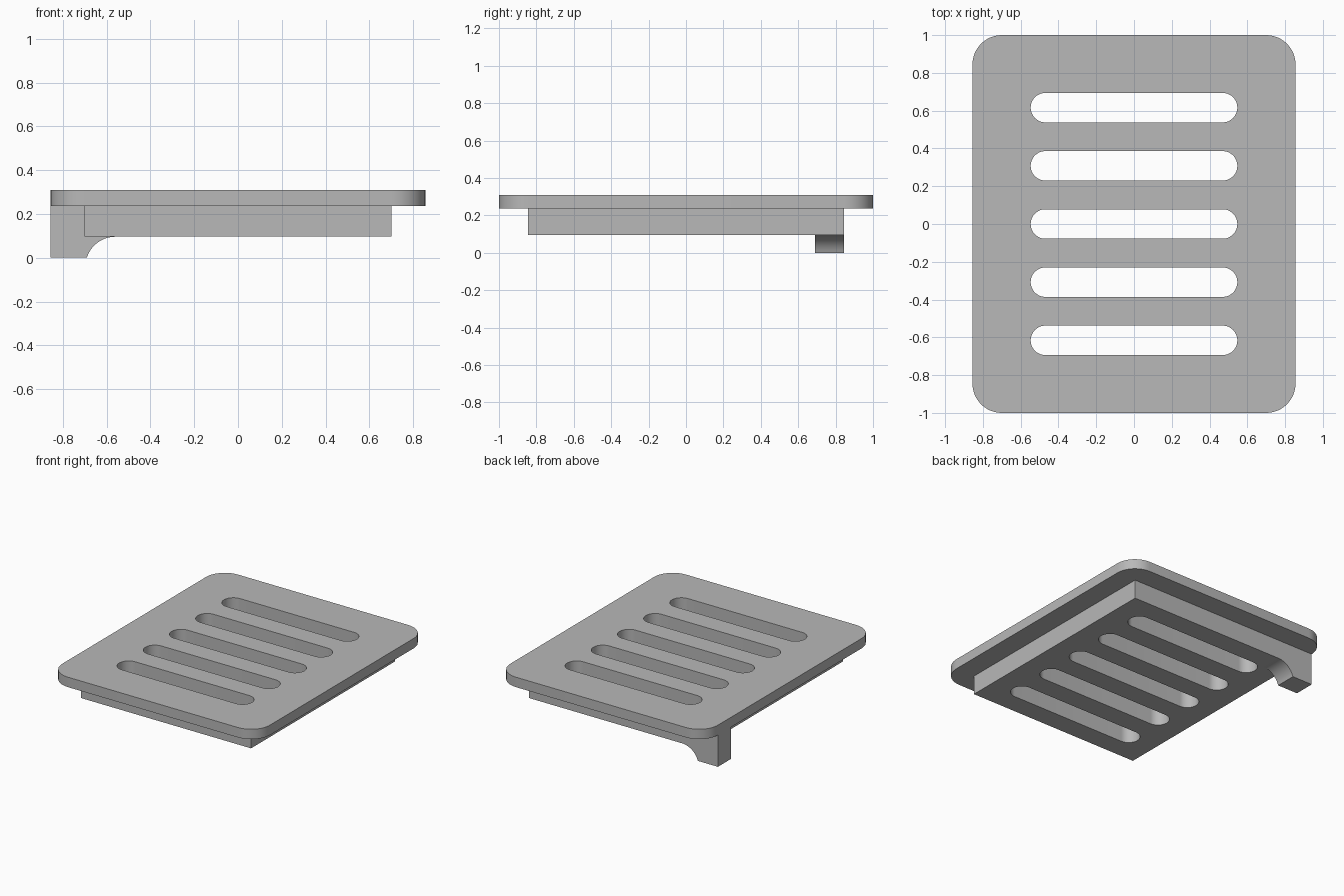
import bpy
import bmesh
from math import sin, cos, pi, radians, atan2
from mathutils import Matrix, Vector

old = bpy.data.objects.get("Cube")
if old:
    bpy.data.objects.remove(old, do_unlink=True)

grey = bpy.data.materials.new("light grey")
grey.use_nodes = True
grey.diffuse_color = (0.48, 0.48, 0.48, 1)
grey.node_tree.nodes["Principled BSDF"].inputs["Base Color"].default_value = grey.diffuse_color


def rounded_rect(hx, hy, r, cy=0.0, steps=12):
    """Outline of a rectangle with rounded corners; r = 0 gives square corners."""
    if r == 0:
        return [(hx, cy - hy), (hx, cy + hy), (-hx, cy + hy), (-hx, cy - hy)]
    pts = []
    for q, (sx, sy) in enumerate([(1, 1), (-1, 1), (-1, -1), (1, -1)]):
        for i in range(steps + 1):
            a = (q + i / steps) * pi / 2
            pts.append((sx * (hx - r) + r * cos(a), cy + sy * (hy - r) + r * sin(a)))
    return pts


def prism(name, loops, depth, matrix):
    """Fill an outline (later loops are holes), extrude it and place it."""
    bm = bmesh.new()
    for loop in loops:
        verts = [bm.verts.new((x, y, 0)) for x, y in loop]
        for a, b in zip(verts, verts[1:] + verts[:1]):
            bm.edges.new((a, b))
    bmesh.ops.remove_doubles(bm, verts=bm.verts[:], dist=1e-5)
    bmesh.ops.triangle_fill(bm, edges=bm.edges[:], use_beauty=True, normal=(0, 0, 1))
    top = bmesh.ops.extrude_face_region(bm, geom=bm.faces[:])
    moved = [v for v in top["geom"] if isinstance(v, bmesh.types.BMVert)]
    bmesh.ops.translate(bm, verts=moved, vec=Vector((0, 0, depth)))
    bmesh.ops.transform(bm, matrix=matrix, verts=bm.verts[:])
    bmesh.ops.recalc_face_normals(bm, faces=bm.faces[:])
    mesh = bpy.data.meshes.new(name)
    bm.to_mesh(mesh)
    bm.free()
    mesh.materials.append(grey)
    obj = bpy.data.objects.new(name, mesh)
    bpy.context.collection.objects.link(obj)
    bpy.ops.object.select_all(action="DESELECT")
    obj.select_set(True)
    bpy.context.view_layer.objects.active = obj
    bpy.ops.object.shade_smooth_by_angle(angle=radians(30))
    return obj


base_z, plate_z, top_z = 0.096, 0.236, 0.31
half_x, block_x, block_y = 0.855, 0.70, 0.846

# Five drain slots passing through plate and block
slots = [rounded_rect(0.547, 0.078, 0.0779, cy=0.308 * k) for k in range(-2, 3)]

# Rounded top plate
prism("top_plate", [rounded_rect(half_x, 1.0, 0.155)] + slots,
      top_z - plate_z, Matrix.Translation((0, 0, plate_z)))

# Square-cornered block below
prism("lower_block", [rounded_rect(block_x, block_y, 0)] + slots,
      plate_z - base_z, Matrix.Translation((0, 0, base_z)))

# Single corner leg with a concave fillet running into the block
foot_x, end_x = -0.69, -0.56
run = end_x - foot_x
radius = (run ** 2 + base_z ** 2) / (2 * base_z)
start = atan2(radius - base_z, -run)
arc = []
for i in range(13):
    a = start + (pi / 2 - start) * i / 12
    arc.append((end_x + radius * cos(a), base_z - radius + radius * sin(a)))
leg = [(-half_x, 0)] + arc + [(-block_x, base_z), (-block_x, plate_z), (-half_x, plate_z)]
prism("corner_leg", [leg], 0.155,
      Matrix.Translation((0, block_y, 0)) @ Matrix.Rotation(pi / 2, 4, "X"))
